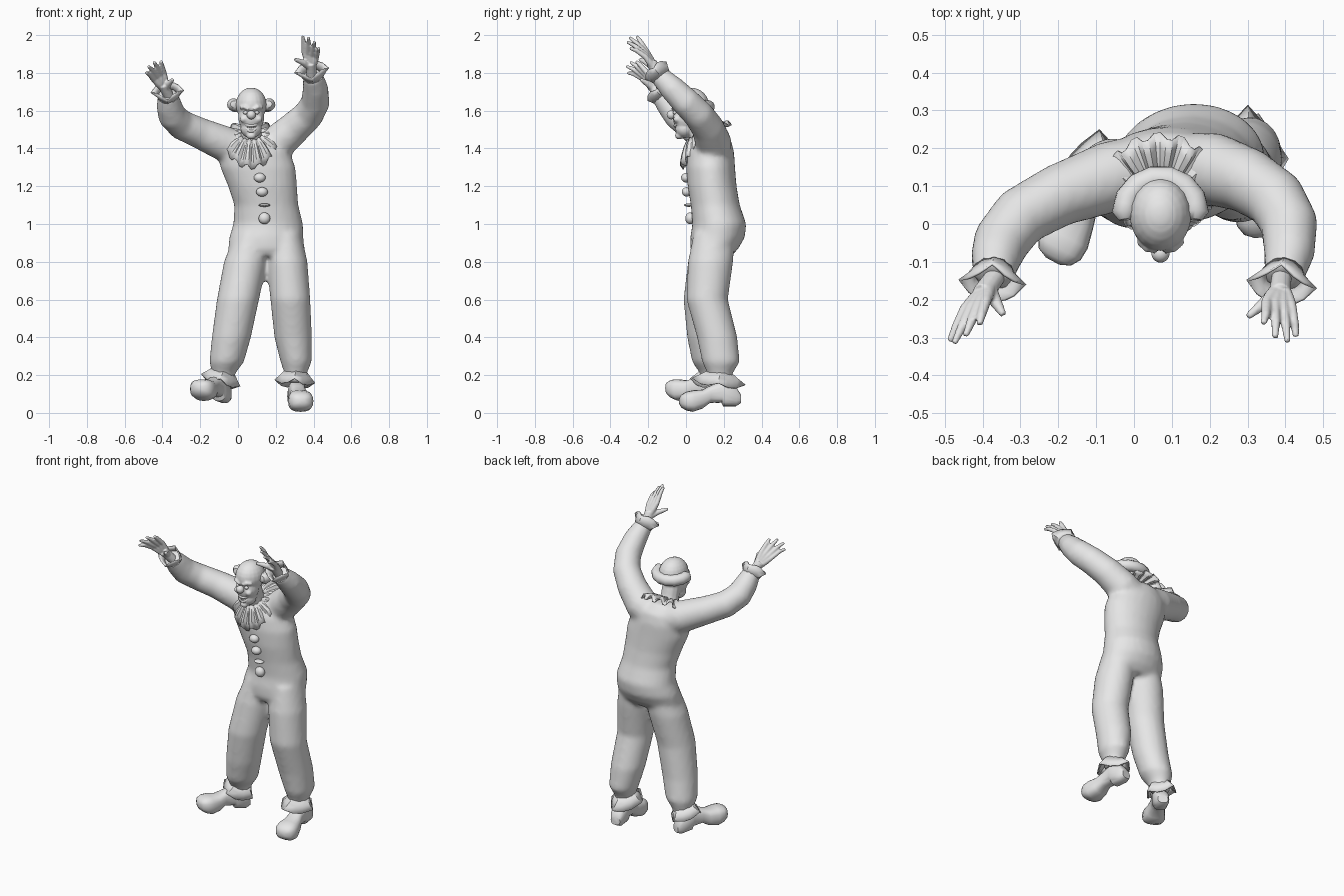
import bpy, bmesh, math
from mathutils import Vector as V

if "Cube" in bpy.data.objects:
    bpy.data.objects.remove(bpy.data.objects["Cube"])

grey = bpy.data.materials.new("plain_grey")
grey.diffuse_color = (0.8, 0.8, 0.8, 1)
grey.use_nodes = True
grey.node_tree.nodes["Principled BSDF"].inputs["Base Color"].default_value = grey.diffuse_color


def make(name, bm, angle=50):
    bmesh.ops.recalc_face_normals(bm, faces=bm.faces)
    me = bpy.data.meshes.new(name)
    bm.to_mesh(me)
    bm.free()
    ob = bpy.data.objects.new(name, me)
    bpy.context.collection.objects.link(ob)
    me.materials.append(grey)
    pick([ob])
    bpy.ops.object.shade_smooth_by_angle(angle=math.radians(angle))
    return ob


def pick(obs):
    bpy.ops.object.select_all(action='DESELECT')
    for o in obs:
        o.select_set(True)
    bpy.context.view_layer.objects.active = obs[0]


def loft(name, rings, cap=True, angle=50):
    bm = bmesh.new()
    vs = [[bm.verts.new(p) for p in r] for r in rings]
    n = len(rings[0])
    for a, b in zip(vs, vs[1:]):
        for i in range(n):
            j = (i + 1) % n
            bm.faces.new((a[i], a[j], b[j], b[i]))
    if cap:
        bm.faces.new(vs[0])
        bm.faces.new(vs[-1])
    return make(name, bm, angle)


def turn(n):
    return [(math.cos(2 * math.pi * i / n), math.sin(2 * math.pi * i / n)) for i in range(n)]


def column(name, rows, n=24):
    # horizontal ellipses: z, centre x, centre y, radius x, radius y
    return loft(name, [[(cx + rx * c, cy + ry * s, z) for c, s in turn(n)]
                       for z, cx, cy, rx, ry in rows])


def tube(name, pts, radii, n=12):
    pts = [V(p) for p in pts]
    rings, side = [], V((0.3, 0.8, 0.5))
    for i, p in enumerate(pts):
        t = (pts[min(i + 1, len(pts) - 1)] - pts[max(i - 1, 0)]).normalized()
        side = (side - t * side.dot(t)).normalized()
        up = t.cross(side)
        rings.append([p + (side * c + up * s) * radii[i] for c, s in turn(n)])
    return loft(name, rings)


def ball(name, c, r, seg=20):
    bm = bmesh.new()
    bmesh.ops.create_uvsphere(bm, u_segments=seg, v_segments=seg // 2 + 2, radius=1)
    for v in bm.verts:
        v.co = V((v.co.x * r[0] + c[0], v.co.y * r[1] + c[1], v.co.z * r[2] + c[2]))
    return make(name, bm)


def fuse(name, parts, voxel, rounds):
    # weld overlapping parts into one soft skin
    pick(parts)
    bpy.ops.object.join()
    ob = bpy.context.object
    ob.name = name
    m = ob.modifiers.new("weld", 'REMESH')
    m.mode, m.voxel_size, m.use_smooth_shade = 'VOXEL', voxel, True
    s = ob.modifiers.new("soften", 'SMOOTH')
    s.factor, s.iterations = 0.5, rounds
    for mod in ("weld", "soften"):
        bpy.ops.object.modifier_apply(modifier=mod)
    return ob


def solid(ob, t):
    m = ob.modifiers.new("thickness", 'SOLIDIFY')
    m.thickness, m.offset = t, 0
    pick([ob])
    bpy.ops.object.modifier_apply(modifier=m.name)


# Suit: torso, legs and sleeves
torso = column("torso", [
    (.83, .15, .14, .18, .10), (.87, .15, .15, .203, .128), (.93, .15, .167, .197, .145),
    (1.0, .16, .177, .185, .143), (1.1, .15, .155, .17, .13), (1.2, .13, .138, .183, .13),
    (1.3, .105, .13, .2, .13), (1.38, .085, .13, .19, .125), (1.44, .08, .135, .155, .105),
    (1.49, .07, .13, .08, .06)])
left_leg = column("left_leg", [
    (.95, .07, .15, .085, .11), (.8, .04, .13, .115, .12), (.6, 0, .1, .112, .114),
    (.4, -.035, .11, .104, .104), (.27, -.06, .13, .092, .098), (.21, -.075, .14, .062, .067),
    (.16, -.08, .14, .055, .06)])
right_leg = column("right_leg", [
    (.95, .25, .15, .085, .11), (.8, .26, .13, .108, .12), (.6, .277, .112, .106, .11),
    (.4, .292, .165, .1, .107), (.27, .308, .185, .083, .1), (.21, .305, .18, .06, .068),
    (.16, .305, .18, .05, .06)])
left_sleeve = tube("left_sleeve", [
    (.04, .15, 1.39), (-.06, .125, 1.42), (-.2, .075, 1.48), (-.3, .02, 1.525), (-.35, -.045, 1.575),
    (-.365, -.09, 1.63), (-.372, -.14, 1.69)], [.09, .095, .083, .079, .076, .068, .052], 20)
right_sleeve = tube("right_sleeve", [
    (.12, .15, 1.38), (.21, .145, 1.43), (.3, .115, 1.51), (.375, .065, 1.58), (.41, 0, 1.645),
    (.41, -.075, 1.72), (.395, -.145, 1.79)], [.09, .097, .087, .081, .077, .068, .052], 20)
fuse("suit", [torso, left_leg, right_leg, left_sleeve, right_sleeve], .014, 7)

# Head: skull, cheeks, jaw, ears, brows and neck
head = [ball("skull", (.07, .025, 1.63), (.082, .097, .092)),
        ball("mid_face", (.07, -.002, 1.565), (.069, .068, .08)),
        ball("jaw", (.07, -.008, 1.505), (.057, .05, .05)),
        ball("chin", (.07, -.035, 1.468), (.026, .024, .02)),
        tube("neck", [(.07, .09, 1.42), (.07, .06, 1.5), (.07, .04, 1.57)], [.06, .055, .055])]
for s in (-1, 1):
    head.append(ball("cheek", (.07 + s * .038, -.048, 1.555), (.022, .019, .019)))
    head.append(tube("brow", [(.07 + s * .012, -.071, 1.606), (.07 + s * .035, -.066, 1.62),
                              (.07 + s * .06, -.045, 1.615)], [.008, .01, .008]))
fuse("head", head, .006, 3)
ball("nose", (.07, -.078, 1.578), (.024, .024, .024))
for s in (-1, 1):
    ball("eye", (.07 + s * .03, -.058, 1.59), (.013, .011, .01), 12)

# Grinning mouth: two lips and a row of teeth
for name, drop, r in (("upper_lip", .012, .007), ("lower_lip", .042, .008)):
    tube(name, [(.07 + .042 * k, -.063 + .022 * k * k + drop * .25, 1.54 - drop * (1 - k * k) - .008)
                for k in (-1, -.6, -.2, .2, .6, 1)], [.003, r, r, r, r, .003], 8)
for i in range(-2, 3):
    ball("tooth", (.07 + i * .01, -.058 + abs(i) * .002, 1.515 + abs(i) * .002), (.005, .006, .008), 8)

# Hair roll running round the back from ear to ear
arc = [math.radians(-12 + 204 * i / 16) for i in range(17)]
tube("hair_roll", [(.07 + .094 * math.cos(a), .03 + .09 * math.sin(a), 1.632 - .012 * math.sin(a))
                   for a in arc], [.018, .034] + [.032 + .003 * (i % 2) for i in range(13)] + [.034, .018], 14)

# Pleated ruff collar
rings = []
for k in (0, .35, .7, 1):
    ring = []
    for i, (c, s) in enumerate(turn(56)):
        inner = V((.07 + .055 * c, .065 + .055 * s, 1.475 + .03 * s))
        outer = V((.07 + .146 * c, .105 + .128 * s, 1.418 + .118 * s + .03 * c * c))
        fold = V((0, -.6, .75)) * (.004 + .01 * k) * (1 if i % 4 < 2 else -1)
        ring.append(inner.lerp(outer, k) + fold + V((0, -.2, .3)) * .1 * k * (1 - k))
    rings.append(ring)
solid(loft("ruff_collar", rings, False, 30), .006)

# Buttons down the front, one of them turned edge-on
for x, y, z, h in ((.115, .0, 1.245, .025), (.127, .004, 1.17, .025), (.14, .015, 1.1, .009), (.14, .022, 1.03, .031)):
    ball("button", (x, y, z), (.031, .026, h), 16)


# Frilled cuffs at wrists and ankles
def frill(name, base, tip, r0, r1, wave, n=12):
    base, tip = V(base), V(tip)
    t = (tip - base).normalized()
    a = (V((1, 0, 0)) - t * t.x).normalized()
    b = t.cross(a)
    rings = []
    for k in (0, .5, 1):
        rings.append([base.lerp(tip, k) + t * wave * k * (1 if i % 3 else -1)
                      + (a * c * (r0 + (r1[0] - r0) * k) + b * s * (r0 + (r1[1] - r0) * k))
                      * (1 + .12 * k * (-1 if i % 3 else 1))
                      for i, (c, s) in enumerate(turn(n))])
    solid(loft(name, rings, False, 35), .007)


frill("left_wrist_frill", (-.37, -.125, 1.672), (-.375, -.16, 1.708), .05, (.078, .06), .008)
frill("right_wrist_frill", (.398, -.13, 1.778), (.388, -.165, 1.82), .05, (.082, .062), .008)
frill("left_ankle_frill", (-.076, .14, .222), (-.095, .135, .162), .058, (.095, .1), .01)
frill("right_ankle_frill", (.305, .18, .218), (.3, .172, .155), .058, (.094, .125), .01)


# Hands: wrist, palm, four bent fingers and a thumb
def hand(side, wrist, k0, k1, tips, thumb, bend):
    wrist, k0, k1, bend = V(wrist), V(k0), V(k1), V(bend)
    mid = (k0 + k1) / 2
    parts = [tube("wrist", [wrist - (mid - wrist) * .4, wrist, wrist.lerp(mid, .5)], [.027, .028, .03])]
    for i, tip in enumerate(tips):
        k, tip = k0.lerp(k1, i / 3), V(tip)
        start = wrist.lerp(k, .25)
        parts.append(tube("finger", [start, wrist.lerp(k, .65), k, k.lerp(tip, .5) + bend, tip],
                          [.018, .018, .0145, .0125, .008], 10))
    thumb = V(thumb)
    parts.append(tube("thumb", [wrist.lerp(mid, .15), wrist.lerp(thumb, .5) + bend, thumb],
                      [.02, .017, .009], 10))
    fuse(side + "_hand", parts, .005, 2)


hand("left", (-.378, -.155, 1.7), (-.447, -.225, 1.765), (-.392, -.205, 1.8),
     [(-.487, -.31, 1.8), (-.475, -.315, 1.835), (-.445, -.295, 1.858), (-.408, -.265, 1.862)],
     (-.345, -.24, 1.765), (-.004, -.008, .012))
hand("right", (.388, -.158, 1.812), (.35, -.205, 1.91), (.415, -.215, 1.885),
     [(.342, -.262, 1.995), (.373, -.3, 1.988), (.405, -.312, 1.965), (.428, -.298, 1.93)],
     (.3, -.245, 1.872), (.002, -.006, .012))


# Shoes: long rounded toe, arched sole and heel
def shoe(name, heel, toe, lift0, lift1):
    heel, toe = V((*heel, 0)), V((*toe, 0))
    d = (toe - heel).normalized()
    across = V((-d.y, d.x, 0))
    rings = []
    for t, w, lo, hi in ((0, .03, .05, .1), (.025, .043, .035, .14), (.09, .047, .035, .17), (.1, .045, .055, .17),
                         (.16, .043, .055, .145), (.2, .054, .025, .125), (.25, .066, .008, .122),
                         (.285, .064, .015, .115), (.31, .048, .03, .1), (.322, .02, .05, .08)):
        f = t / .322
        z = (lo + hi) / 2 + lift0 + (lift1 - lift0) * f
        p = heel.lerp(toe, f)
        rings.append([p + across * w * math.copysign(abs(c) ** .75, c)
                      + V((0, 0, z + (hi - lo) / 2 * math.copysign(abs(s) ** .75, s))) for c, s in turn(20)])
    loft(name, rings, True, 45)


shoe("left_shoe", (-.06, .19), (-.215, -.098), .012, .068)
shoe("right_shoe", (.3, .288), (.34, -.035), .0, -.003)
